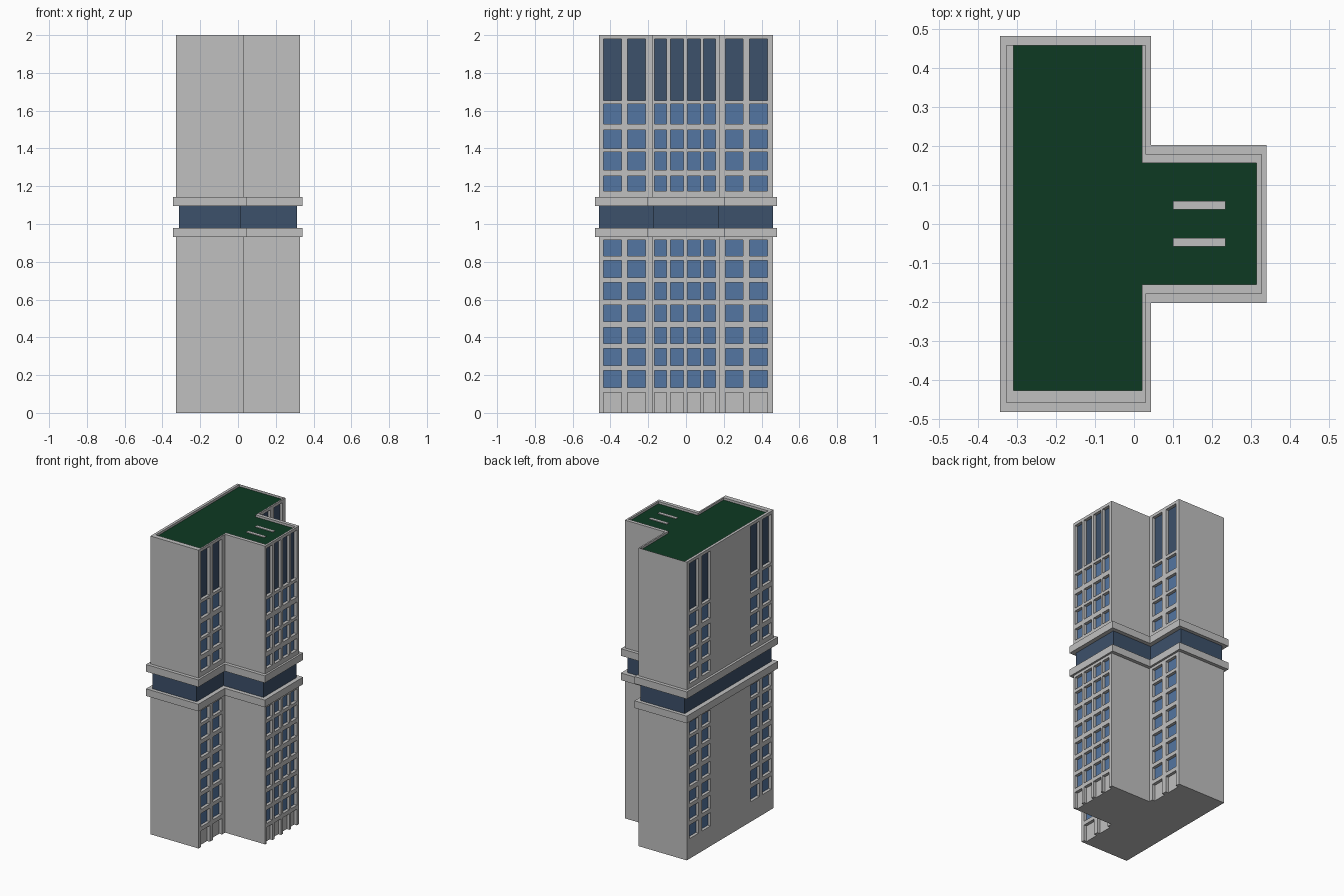
import bpy, bmesh
from mathutils import Vector

if "Cube" in bpy.data.objects:
    bpy.data.objects.remove(bpy.data.objects["Cube"])


def material(name, rgb):
    m = bpy.data.materials.new(name)
    m.diffuse_color = (*rgb, 1)
    m.use_nodes = True
    m.node_tree.nodes["Principled BSDF"].inputs["Base Color"].default_value = m.diffuse_color
    return m


CONCRETE = material("concrete grey", (0.53, 0.53, 0.53))
GLASS = material("window blue", (0.088, 0.18, 0.36))
DARK = material("dark glass", (0.046, 0.082, 0.145))
GREEN = material("roof green", (0.004, 0.042, 0.016))


def finish(name, bm, mats):
    me = bpy.data.meshes.new(name)
    bm.to_mesh(me)
    bm.free()
    for m in mats:
        me.materials.append(m)
    ob = bpy.data.objects.new(name, me)
    bpy.context.collection.objects.link(ob)
    return ob


def face(bm, pts, normal, mat=0):
    f = bm.faces.new([bm.verts.new(p) for p in pts])
    f.normal_update()
    if f.normal.dot(Vector(normal)) < 0:
        f.normal_flip()
    f.material_index = mat


def tee(x0, x1, x2, y0, y1, w0, w1):
    """T-shaped plan: long slab plus a wing towards +x."""
    return [(x0, y0), (x1, y0), (x1, w0), (x2, w0),
            (x2, w1), (x1, w1), (x1, y1), (x0, y1)]


def prism(name, pts, z0, z1, mat):
    bm = bmesh.new()
    base = bm.faces.new([bm.verts.new((x, y, z0)) for x, y in pts])
    top = bmesh.ops.extrude_face_region(bm, geom=[base])["geom"]
    bmesh.ops.translate(bm, vec=(0, 0, z1 - z0),
                        verts=[v for v in top if isinstance(v, bmesh.types.BMVert)])
    bmesh.ops.recalc_face_normals(bm, faces=bm.faces)
    return finish(name, bm, [mat])


XB, XM, XF, YE, YW = -0.328, 0.03, 0.328, 0.46, 0.18   # main plan lines
DEPTH = 0.02                                           # window recess

# Window layout: rows are (bottom, top, material slot)
DOOR_ROW = [(0, 0.108, 0)]
LOW_ROWS = [(a, b, 1) for a, b in ((.135, .225), (.252, .342), (.368, .453), (.485, .57),
                                   (.60, .69), (.718, .808), (.83, .914))]
HIGH_ROWS = [(a, b, 1) for a, b in ((1.174, 1.253), (1.285, 1.38),
                                    (1.40, 1.497), (1.53, 1.635))] + [(1.655, 1.98, 2)]
LEFT = [(-.436, -.341), (-.31, -.214)]
RIGHT = [(.209, .301), (.336, .431)]
WING = [(-.167, -.103), (-.082, -.013), (.008, .077), (.093, .156)]


def facade(bm, x, d, y0, y1, cols, z0, z1, rows):
    """Wall facing d along x, with recessed windows where columns meet rows."""
    ys = sorted({y0, y1, *[v for c in cols for v in c]})
    zs = sorted({z0, z1, *[v for r in rows for v in r[:2]]})
    slot = {r[:2]: r[2] for r in rows}
    xi = x - d * DEPTH
    for a, b in zip(ys, ys[1:]):
        for c, e in zip(zs, zs[1:]):
            hole = (a, b) in cols and (c, e) in slot
            p = xi if hole else x
            face(bm, [(p, a, c), (p, b, c), (p, b, e), (p, a, e)], (d, 0, 0),
                 slot[(c, e)] if hole else 0)
            if hole:
                for y, n in ((a, 1), (b, -1)):
                    face(bm, [(x, y, c), (xi, y, c), (xi, y, e), (x, y, e)], (0, n, 0))
                for z, n in ((c, 1), (e, -1)):
                    if z > 0:
                        face(bm, [(x, a, z), (xi, a, z), (xi, b, z), (x, b, z)], (0, 0, n))
            elif c == 0:   # underside of the piers between door recesses
                face(bm, [(x, a, 0), (xi, a, 0), (xi, b, 0), (x, b, 0)], (0, 0, -1))


def walls(name, z0, z1, front_rows, back_rows):
    bm = bmesh.new()
    facade(bm, XM, 1, -YE, -YW, LEFT, z0, z1, front_rows)
    facade(bm, XM, 1, YW, YE, RIGHT, z0, z1, front_rows)
    facade(bm, XF, 1, -YW, YW, WING, z0, z1, front_rows)
    facade(bm, XB, -1, -YE, YE, LEFT + RIGHT, z0, z1, back_rows)
    # plain end walls and wing sides
    for s in (-1, 1):
        for a, b, y in ((XB, XM, YE), (XM, XF, YW)):
            face(bm, [(a, s * y, z0), (b, s * y, z0), (b, s * y, z1), (a, s * y, z1)], (0, s, 0))
    return bm


MATS = [CONCRETE, GLASS, DARK]

# Lower tower with its underside
low = walls("lower", 0, 0.95, DOOR_ROW + LOW_ROWS, LOW_ROWS)
face(low, [(x, y, 0) for x, y in tee(XB, XM - DEPTH, XF - DEPTH, -YE, YE, -YW, YW)], (0, 0, -1))
finish("lower_tower", low, MATS)

# Upper tower with parapet rim
high = walls("upper", 1.12, 2.0, HIGH_ROWS, HIGH_ROWS)
ROOF = 1.985
outer = tee(XB, XM, XF, -YE, YE, -YW, YW)
inner = tee(-0.31, 0.02, 0.315, -0.428, 0.459, -0.156, 0.157)
for i in range(8):
    j = (i + 1) % 8
    (ax, ay), (bx, by) = inner[i], inner[j]
    face(high, [(*outer[i], 2), (*outer[j], 2), (bx, by, 2), (ax, ay, 2)], (0, 0, 1))
    face(high, [(ax, ay, ROOF), (bx, by, ROOF), (bx, by, 2), (ax, ay, 2)],
         (ay - by, bx - ax, 0))
finish("upper_tower", high, MATS)

# Green roof
bm = bmesh.new()
face(bm, [(x, y, ROOF) for x, y in inner], (0, 0, 1))
finish("green_roof", bm, [GREEN])

# Landing stripes on the wing roof
for name, y in (("landing_stripe_front", -0.047), ("landing_stripe_back", 0.048)):
    prism(name, [(0.10, y - .011), (0.235, y - .011), (0.235, y + .011), (0.10, y + .011)],
          ROOF - 0.002, ROOF + 0.004, CONCRETE)

# Glazed middle storey between two projecting ledges
prism("glazed_storey", tee(-0.312, 0.015, 0.312, -0.46, 0.46, -0.176, 0.176), 0.94, 1.13, DARK)
ledge = tee(-0.344, 0.044, 0.341, -0.483, 0.483, -0.203, 0.203)
prism("lower_ledge", ledge, 0.932, 0.98, CONCRETE)
prism("upper_ledge", ledge, 1.095, 1.143, CONCRETE)
